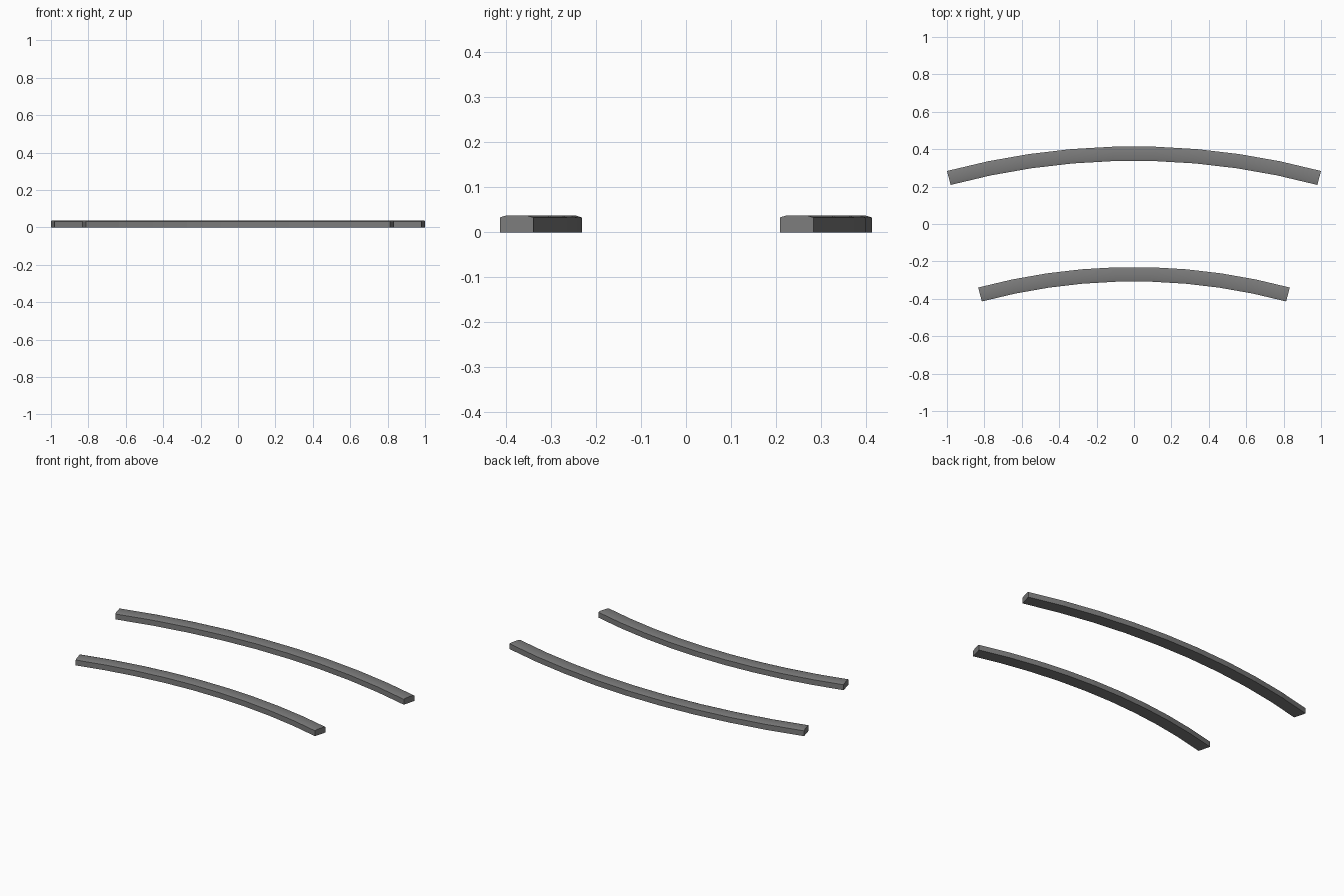
import bpy
import bmesh
import math

cube = bpy.data.objects.get("Cube")
if cube:
    bpy.data.objects.remove(cube)

# Plain grey concrete
concrete = bpy.data.materials.new("concrete_grey")
concrete.use_nodes = True
GREY = (0.2, 0.2, 0.2, 1)
concrete.diffuse_color = GREY
concrete.node_tree.nodes["Principled BSDF"].inputs["Base Color"].default_value = GREY

CENTRE_Y = -3.449
WIDTH, HEIGHT = 0.077, 0.037
BEVEL_W, BEVEL_H = 0.013, 0.004
BLOCKS = 9
SWEEP = math.radians(30)


def kerb_block(name, radius, start, end):
    """One kerb stone: a bevelled section joined between two angles of the arc."""
    inner = radius - WIDTH
    section = [(inner, 0), (radius, 0), (radius, HEIGHT - BEVEL_H),
               (radius - BEVEL_W, HEIGHT), (inner + BEVEL_W, HEIGHT),
               (inner, HEIGHT - BEVEL_H)]
    bm = bmesh.new()
    rings = []
    for angle in (start, end):
        rings.append([bm.verts.new((r * math.sin(angle),
                                    CENTRE_Y + r * math.cos(angle), z))
                      for r, z in section])
    a, b = rings
    bm.faces.new(a)
    bm.faces.new(b)
    for i in range(len(section)):
        j = (i + 1) % len(section)
        bm.faces.new((a[i], a[j], b[j], b[i]))
    bmesh.ops.recalc_face_normals(bm, faces=bm.faces)
    mesh = bpy.data.meshes.new(name)
    bm.to_mesh(mesh)
    bm.free()
    mesh.materials.append(concrete)
    obj = bpy.data.objects.new(name, mesh)
    bpy.context.collection.objects.link(obj)
    return obj


# Two concentric rows of kerb stones
stones = []
for row, radius in (("back_kerb", 3.864), ("front_kerb", 3.219)):
    for i in range(BLOCKS):
        start = -SWEEP / 2 + SWEEP * i / BLOCKS
        stones.append(kerb_block(f"{row}_stone_{i + 1}", radius,
                                 start, start + SWEEP / BLOCKS))

# Soft top bevels, crisp lower edges
bpy.ops.object.select_all(action='DESELECT')
for stone in stones:
    stone.select_set(True)
bpy.context.view_layer.objects.active = stones[0]
bpy.ops.object.shade_smooth_by_angle(angle=math.radians(30))
